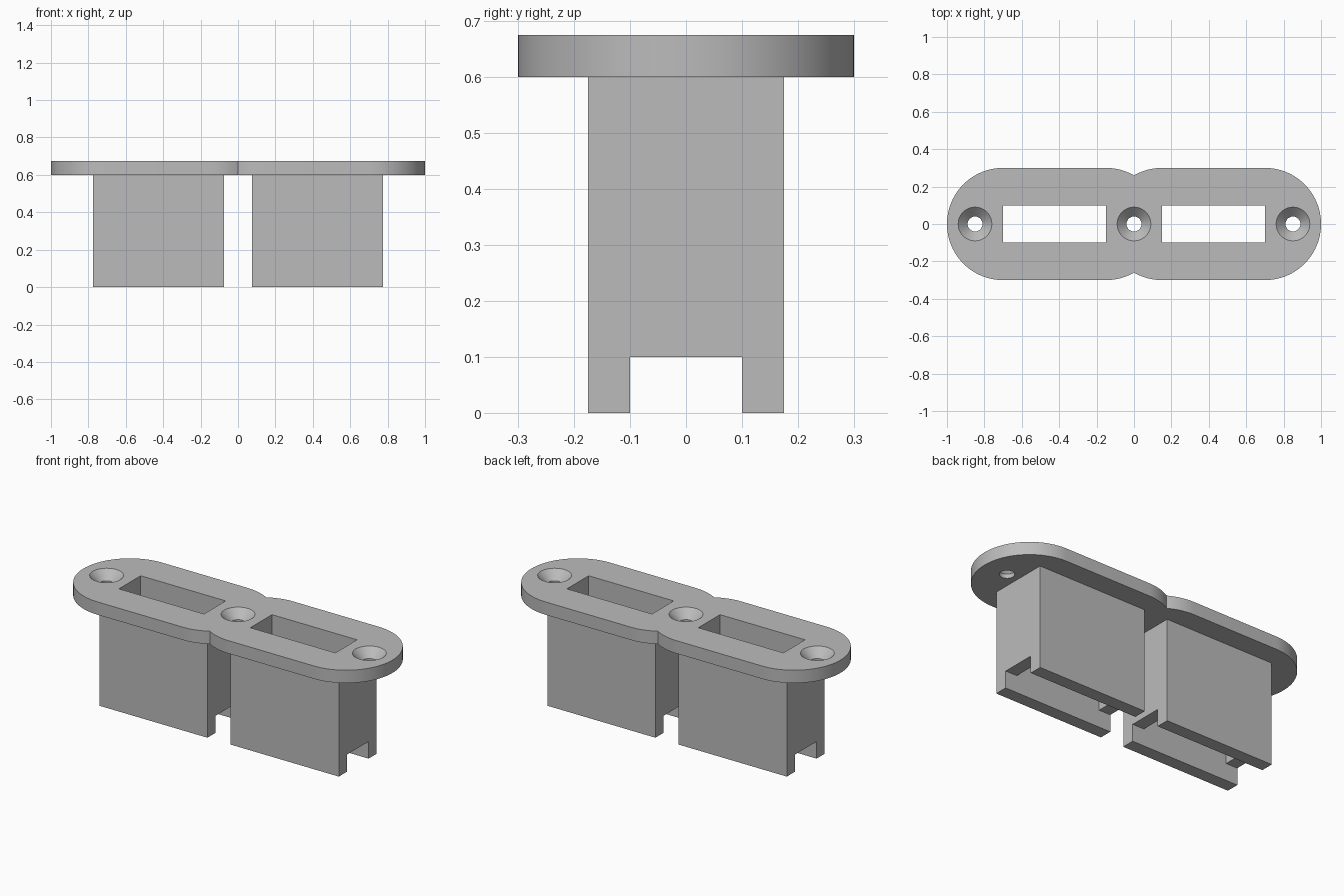
import bpy, bmesh, math
from mathutils import Matrix

cube = bpy.data.objects.get("Cube")
if cube:
    bpy.data.objects.remove(cube, do_unlink=True)

grey = bpy.data.materials.new("plain_grey")
grey.use_nodes = True
colour = (0.5, 0.5, 0.5, 1)
grey.diffuse_color = colour
grey.node_tree.nodes["Principled BSDF"].inputs["Base Color"].default_value = colour

BLOCK_TOP, TOP = 0.6, 0.675
RADIUS, INNER, OUTER = 0.3, 0.15, 0.7   # plate lobe radius and arc centres


def make_object(name, bm):
    bmesh.ops.recalc_face_normals(bm, faces=bm.faces[:])
    mesh = bpy.data.meshes.new(name)
    bm.to_mesh(mesh)
    bm.free()
    mesh.materials.append(grey)
    obj = bpy.data.objects.new(name, mesh)
    bpy.context.collection.objects.link(obj)
    return obj


def box(name, x0, x1, half_y, z0, z1):
    bm = bmesh.new()
    bmesh.ops.create_cube(bm, size=1)
    bmesh.ops.scale(bm, vec=(x1 - x0, 2 * half_y, z1 - z0), verts=bm.verts)
    bmesh.ops.translate(bm, vec=((x0 + x1) / 2, 0, (z0 + z1) / 2), verts=bm.verts)
    return make_object(name, bm)


def plate_body(name):
    # Right half of the outline, from the lower waist round to the upper waist
    waist = math.asin(INNER / RADIUS)
    arcs = [(INNER, -math.pi / 2 - waist, -math.pi / 2, 10),
            (OUTER, -math.pi / 2, math.pi / 2, 48),
            (INNER, math.pi / 2, math.pi / 2 + waist, 10)]
    half = []
    for cx, a0, a1, steps in arcs:
        for i in range(steps + 1):
            a = a0 + (a1 - a0) * i / steps
            half.append((cx + RADIUS * math.cos(a), RADIUS * math.sin(a)))
    outline = half + [(-x, -y) for x, y in half[1:-1]]
    bm = bmesh.new()
    face = bm.faces.new([bm.verts.new((x, y, BLOCK_TOP)) for x, y in outline])
    new = bmesh.ops.extrude_face_region(bm, geom=[face])["geom"]
    bmesh.ops.translate(bm, vec=(0, 0, TOP - BLOCK_TOP),
                        verts=[v for v in new if isinstance(v, bmesh.types.BMVert)])
    return make_object(name, bm)


def screw_cutter(x):
    # Straight bore opening into a countersink
    profile = [(0, 0.55), (0.04, 0.55), (0.04, 0.625), (0.1, 0.685), (0, 0.685)]
    bm = bmesh.new()
    verts = [bm.verts.new((r, 0, z)) for r, z in profile]
    edges = [bm.edges.new(pair) for pair in zip(verts, verts[1:])]
    bmesh.ops.spin(bm, geom=verts + edges, axis=(0, 0, 1), cent=(0, 0, 0),
                   angle=2 * math.pi, steps=48)
    bmesh.ops.remove_doubles(bm, verts=bm.verts[:], dist=0.0001)
    bmesh.ops.transform(bm, matrix=Matrix.Translation((x, 0, 0)), verts=bm.verts)
    return make_object("screw_cutter", bm)


def cut(target, cutter):
    cutter.hide_render = True
    mod = target.modifiers.new("cut", 'BOOLEAN')
    mod.operation = 'DIFFERENCE'
    mod.solver = 'EXACT'
    mod.object = cutter
    bpy.ops.object.select_all(action='DESELECT')
    bpy.context.view_layer.objects.active = target
    target.select_set(True)
    bpy.ops.object.modifier_apply(modifier=mod.name)
    bpy.data.objects.remove(cutter, do_unlink=True)


def slot_cutter(side):
    x0, x1 = sorted((side * 0.15, side * 0.7))
    return box("slot_cutter", x0, x1, 0.1, -0.1, 0.8)


# Top plate with two slots and three countersunk holes
plate = plate_body("top_plate")
for side in (-1, 1):
    cut(plate, slot_cutter(side))
for x in (-0.85, 0, 0.85):
    cut(plate, screw_cutter(x))
bpy.ops.object.select_all(action='DESELECT')
plate.select_set(True)
bpy.context.view_layer.objects.active = plate
bpy.ops.object.shade_smooth_by_angle(angle=math.radians(30))

# Hollow sleeves below, notched along the bottom
for side, name in ((-1, "right_sleeve"), (1, "left_sleeve")):
    x0, x1 = sorted((side * 0.075, side * 0.775))
    sleeve = box(name, x0, x1, 0.175, 0, BLOCK_TOP)
    cut(sleeve, slot_cutter(side))
    cut(sleeve, box("notch_cutter", x0 - 0.1, x1 + 0.1, 0.1, -0.1, 0.1))
